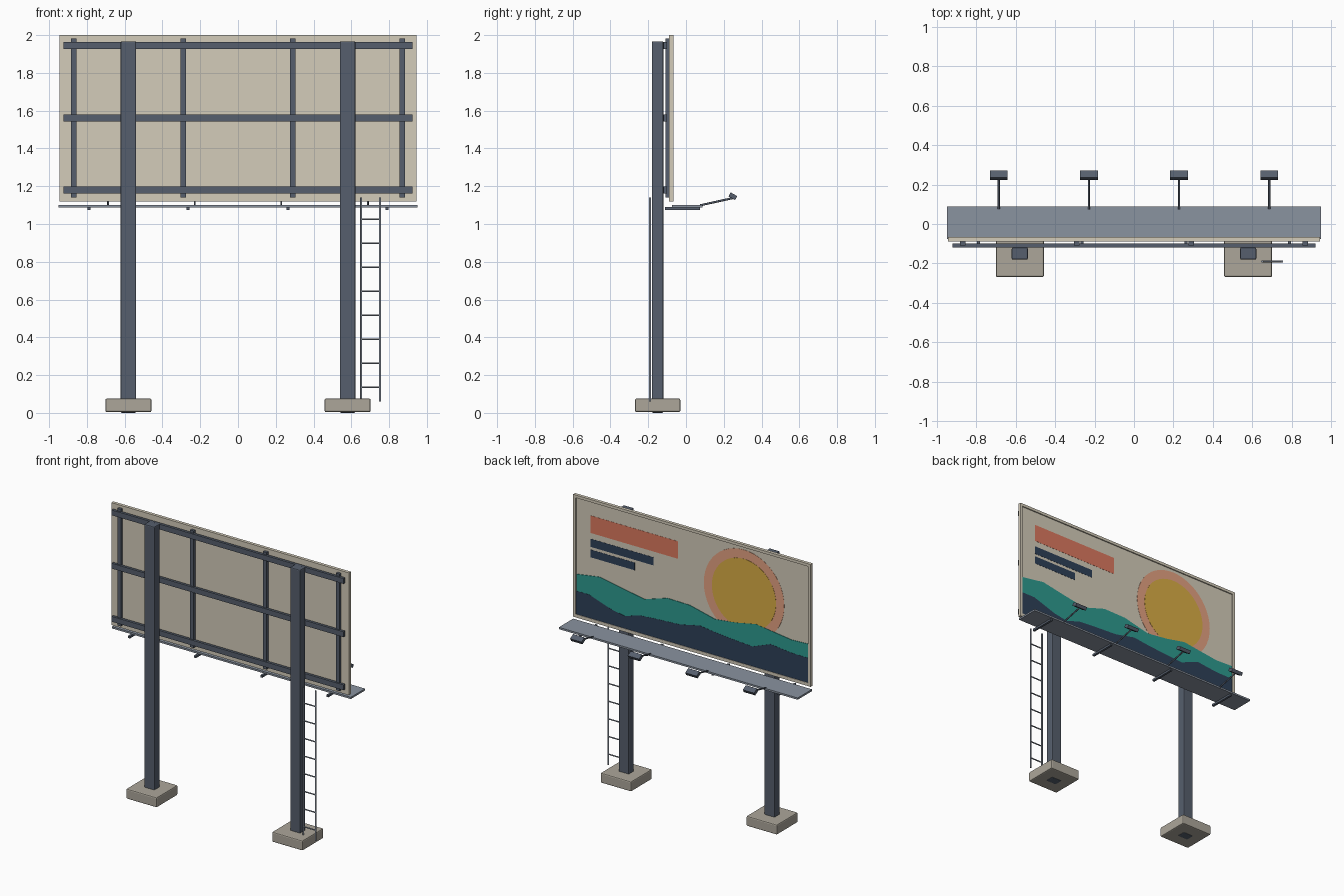
import bpy, bmesh, math
from mathutils import Vector, Matrix

if "Cube" in bpy.data.objects:
    bpy.data.objects.remove(bpy.data.objects["Cube"])


def mat(name, r, g, b):
    m = bpy.data.materials.new(name)
    lin = [((c / 255 + 0.055) / 1.055) ** 2.4 for c in (r, g, b)]
    m.diffuse_color = (*lin, 1)
    m.use_nodes = True
    m.node_tree.nodes["Principled BSDF"].inputs["Base Color"].default_value = m.diffuse_color
    return m


STEEL = mat("dark_steel", 86, 95, 109)
GALV = mat("galvanised_grey", 138, 147, 160)
CREAM = mat("cream_panel", 212, 204, 186)
CONCRETE = mat("concrete", 172, 166, 154)
RED = mat("coral_red", 219, 121, 95)
PEACH = mat("peach", 228, 162, 130)
GOLD = mat("gold", 217, 173, 69)
TEAL = mat("teal", 45, 154, 143)
NAVY = mat("navy", 46, 64, 88)


def finish(name, bm, material):
    bmesh.ops.recalc_face_normals(bm, faces=bm.faces)
    me = bpy.data.meshes.new(name)
    bm.to_mesh(me)
    bm.free()
    me.materials.append(material)
    ob = bpy.data.objects.new(name, me)
    bpy.context.collection.objects.link(ob)
    return ob


def box(name, x, y, z, material, bevel=0.0):
    """Box from (min, max) ranges."""
    bm = bmesh.new()
    bmesh.ops.create_cube(bm, size=1)
    for v in bm.verts:
        v.co = [r[0] + (c + 0.5) * (r[1] - r[0]) for r, c in zip((x, y, z), v.co)]
    if bevel:
        bmesh.ops.bevel(bm, geom=bm.edges[:], offset=bevel, segments=2,
                        profile=0.5, affect='EDGES')
    return finish(name, bm, material)


def rod(name, a, b, radius, material, sides=10):
    a, b = Vector(a), Vector(b)
    d = b - a
    bm = bmesh.new()
    bmesh.ops.create_cone(bm, cap_ends=True, segments=sides, radius1=radius,
                          radius2=radius, depth=d.length)
    m = Matrix.Translation((a + b) / 2) @ d.to_track_quat('Z', 'Y').to_matrix().to_4x4()
    bmesh.ops.transform(bm, matrix=m, verts=bm.verts)
    ob = finish(name, bm, material)
    for p in ob.data.polygons:
        p.use_smooth = len(p.vertices) == 4
    return ob


FACE = -0.075  # y of the poster face


def plate(name, pts, layer, material):
    """Thin painted plate on the poster face from an (x, z) outline."""
    bm = bmesh.new()
    f = bm.faces.new([bm.verts.new((x, FACE - 0.001, z)) for x, z in pts])
    ext = bmesh.ops.extrude_face_region(bm, geom=[f])
    for v in ext["geom"]:
        if isinstance(v, bmesh.types.BMVert):
            v.co.y += 0.001 + 0.0012 * layer
    return finish(name, bm, material)


# Footings and posts
for side, sx in (("left", -0.58), ("right", 0.58)):
    box(f"{side}_footing", (sx - 0.122, sx + 0.122), (-0.27, -0.03), (0.004, 0.076), CONCRETE, 0.008)
    box(f"{side}_post", (sx - 0.041, sx + 0.041), (-0.181, -0.119), (0, 1.967), STEEL, 0.007)

# Panel with raised rim
box("panel", (-0.945, 0.945), (-0.09, FACE), (1.12, 2.0), CREAM)
RIM = (FACE - 0.002, -0.067)
for side, s in (("left", -1), ("right", 1)):
    box(f"{side}_rim", sorted((s * 0.925, s * 0.945)), RIM, (1.12, 2.0), CREAM)
box("top_rim", (-0.925, 0.925), RIM, (1.98, 2.0), CREAM)
box("bottom_rim", (-0.925, 0.925), RIM, (1.12, 1.143), CREAM)

# Back bracing
for i, z in enumerate((1.18, 1.562, 1.945)):
    box(f"horizontal_rail_{i}", (-0.923, 0.923), (-0.119, -0.1), (z - 0.019, z + 0.019), STEEL)
for i, x in enumerate((-0.87, -0.29, 0.29, 0.87)):
    box(f"vertical_rib_{i}", (x - 0.014, x + 0.014), (-0.109, -0.089), (1.14, 1.982), STEEL)

# Poster bars
for name, x0, z0, z1, m in (("headline_bar", 0.115, 1.755, 1.88, RED),
                            ("long_bar", 0.31, 1.655, 1.713, NAVY),
                            ("short_bar", 0.46, 1.58, 1.635, NAVY)):
    plate(name, [(x0, z0), (0.81, z0), (0.81, z1), (x0, z1)], 1, m)


# Poster sun
def disc(r, n=48):
    return [(-0.41 + r * math.cos(2 * math.pi * i / n),
             1.64 + r * math.sin(2 * math.pi * i / n)) for i in range(n)]


plate("sun_glow", disc(0.32), 1, PEACH)
plate("sun", disc(0.255), 2, GOLD)

# Poster hills
far = [(0.923, 1.43), (0.74, 1.458), (0.55, 1.423), (0.38, 1.394), (0.2, 1.45), (0.02, 1.447),
       (-0.18, 1.4), (-0.345, 1.42), (-0.505, 1.452), (-0.64, 1.434), (-0.785, 1.415), (-0.923, 1.42)]
near = [(0.923, 1.31), (0.82, 1.31), (0.64, 1.25), (0.535, 1.232), (0.42, 1.268), (0.3, 1.277),
        (0.1, 1.288), (-0.06, 1.323), (-0.18, 1.308), (-0.345, 1.293), (-0.48, 1.285),
        (-0.625, 1.34), (-0.785, 1.322), (-0.923, 1.32)]
for name, ridge, layer, m in (("far_hills", far, 3, TEAL), ("near_hills", near, 4, NAVY)):
    plate(name, ridge + [(-0.923, 1.143), (0.923, 1.143)], layer, m)

# Catwalk and its brackets
box("catwalk", (-0.95, 0.95), (-0.075, 0.088), (1.088, 1.101), GALV)
for i, x in enumerate((-0.79, -0.264, 0.264, 0.79)):
    box(f"catwalk_bracket_{i}", (x - 0.008, x + 0.008), (-0.112, 0.075), (1.074, 1.089), STEEL)

# Lamps on arms
for i, x in enumerate((-0.687, -0.229, 0.229, 0.687)):
    rod(f"lamp_arm_{i}", (x, 0.075, 1.099), (x, 0.247, 1.137), 0.0055, STEEL)
    head = box(f"lamp_head_{i}", (-0.045, 0.045), (-0.02, 0.02), (-0.012, 0.012), STEEL)
    head.location = (x, 0.248, 1.147)
    head.rotation_euler.x = math.radians(-30)

# Ladder
for side, x in (("left", 0.652), ("right", 0.752)):
    rod(f"ladder_{side}_rail", (x, -0.19, 0.06), (x, -0.19, 1.14), 0.006, GALV)
for i in range(8):
    z = 0.136 + i * 0.127
    rod(f"ladder_rung_{i}", (0.652, -0.19, z), (0.752, -0.19, z), 0.0045, GALV, 8)
